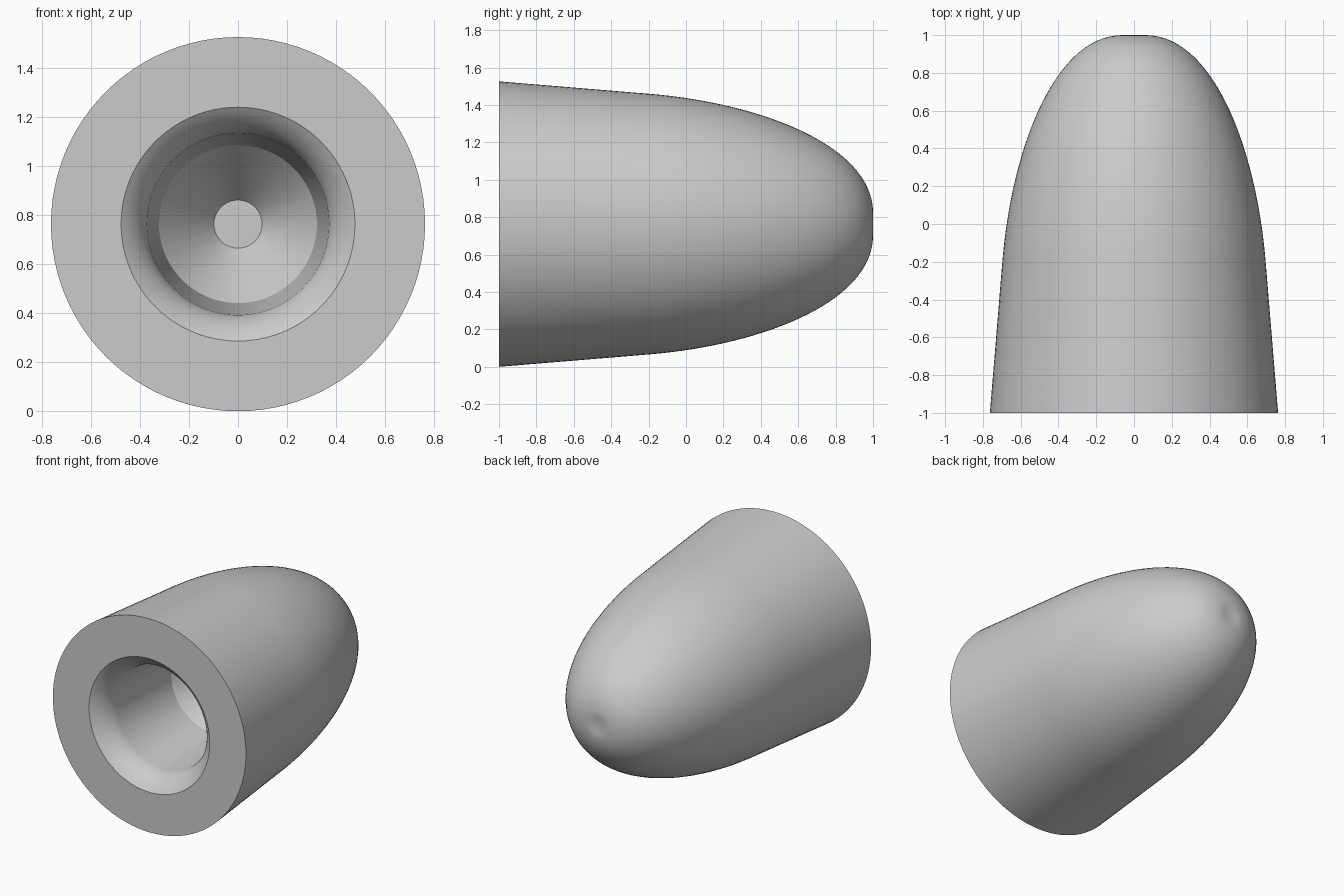
import bpy, bmesh, math
from mathutils import Vector, Matrix
from mathutils.geometry import interpolate_bezier

default = bpy.data.objects.get("Cube")
if default:
    bpy.data.objects.remove(default, do_unlink=True)

RADIUS = 0.763
SEGMENTS = 96

# Plain grey finish
grey = bpy.data.materials.new("light_grey")
grey.use_nodes = True
color = (0.6, 0.6, 0.6, 1)
grey.diffuse_color = color
grey.node_tree.nodes["Principled BSDF"].inputs["Base Color"].default_value = color


def curve(points, count):
    """Bezier through a (radius, depth) profile."""
    return interpolate_bezier(*[Vector((r, y, 0)) for r, y in points], count)


# Outer shell: shallow dimple, rounded nose, then a straight flare to the rim
profile = [Vector((0, 0.985, 0))]
profile += curve([(0.06, 1), (0.42, 1), (0.648, 0.4), (0.697, -0.2)], 32)
profile.append(Vector((RADIUS, -1, 0)))

# Bore: rounded mouth, tapered wall, conical bottom with a flat end
profile += curve([(0.477, -1), (0.42, -0.96), (0.372, -0.9), (0.37, -0.83)], 14)
profile += [Vector((r, y, 0)) for r, y in ((0.322, -0.29), (0.098, -0.02), (0, -0.02))]

# Revolve the whole section about the long axis
bm = bmesh.new()
verts = [bm.verts.new(p) for p in profile]
edges = [bm.edges.new(pair) for pair in zip(verts, verts[1:])]
bmesh.ops.spin(bm, geom=verts + edges, cent=(0, 0, 0), axis=(0, 1, 0),
               angle=math.tau, steps=SEGMENTS, use_duplicate=False)
bmesh.ops.remove_doubles(bm, verts=bm.verts, dist=0.0005)
bmesh.ops.recalc_face_normals(bm, faces=bm.faces)
bm.transform(Matrix.Translation((0, 0, RADIUS)))

mesh = bpy.data.meshes.new("hollow_bullet_tip")
bm.to_mesh(mesh)
bm.free()
mesh.materials.append(grey)

tip = bpy.data.objects.new("hollow_rounded_tip", mesh)
bpy.context.collection.objects.link(tip)
bpy.ops.object.select_all(action='DESELECT')
bpy.context.view_layer.objects.active = tip
tip.select_set(True)
bpy.ops.object.shade_smooth_by_angle(angle=math.radians(30))
